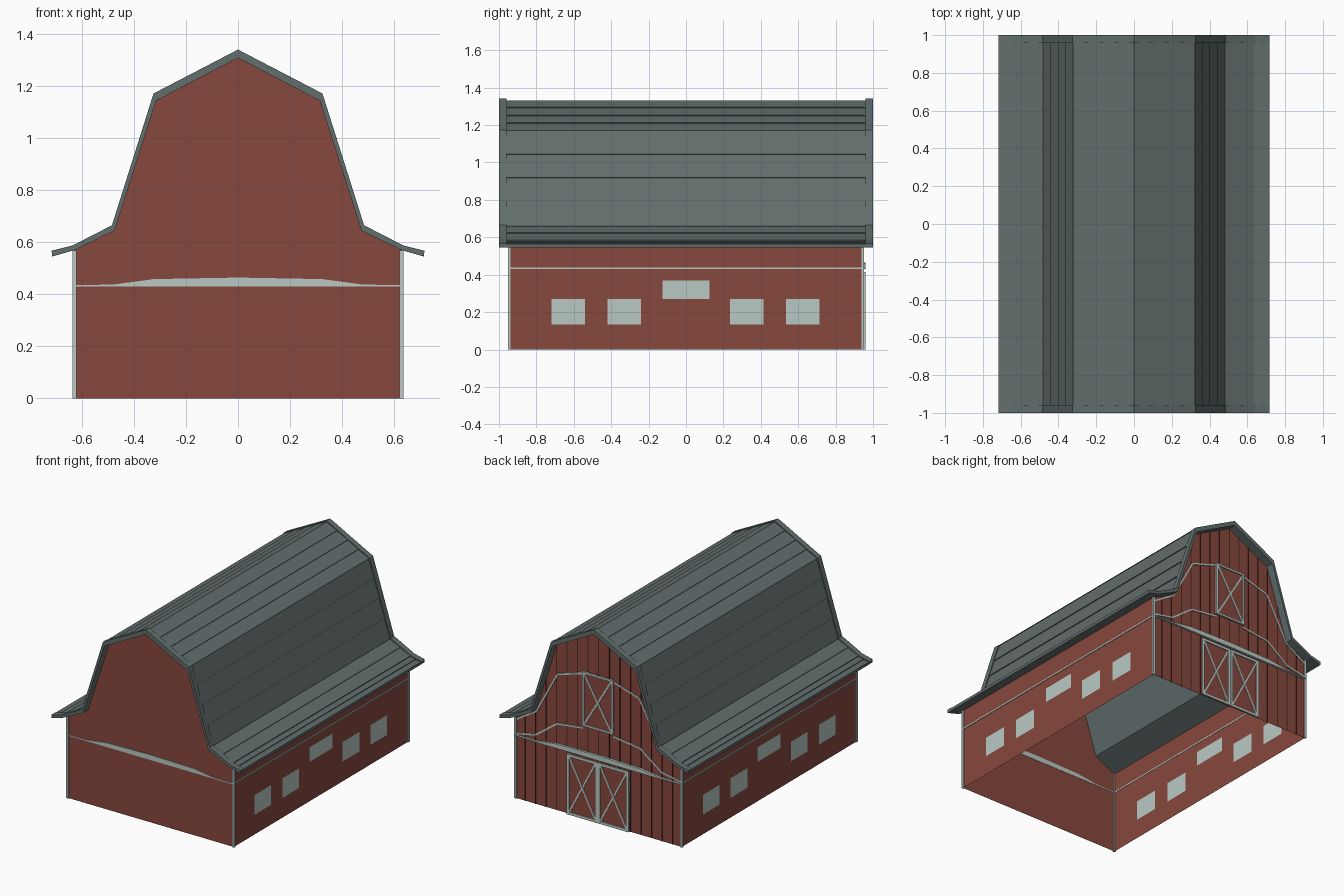
import bpy, bmesh
from mathutils import Vector

if "Cube" in bpy.data.objects:
    bpy.data.objects.remove(bpy.data.objects["Cube"])


def mat(name, c):
    m = bpy.data.materials.new(name)
    m.diffuse_color = (*c, 1)
    m.use_nodes = True
    m.node_tree.nodes["Principled BSDF"].inputs["Base Color"].default_value = m.diffuse_color
    return m


RED = mat("barn red", (0.242, 0.065, 0.048))
DARK = mat("dark red", (0.07, 0.022, 0.017))
ROOF = mat("slate grey", (0.122, 0.156, 0.153))
TRIM = mat("pale trim", (0.485, 0.584, 0.546))


def finish(name, bm, *mats):
    bm.normal_update()
    me = bpy.data.meshes.new(name)
    bm.to_mesh(me)
    bm.free()
    for m in mats:
        me.materials.append(m)
    ob = bpy.data.objects.new(name, me)
    bpy.context.collection.objects.link(ob)
    return ob


def add_prism(bm, pts, y0, y1):
    """Closed (x, z) outline extruded along y."""
    a = [bm.verts.new((x, y0, z)) for x, z in pts]
    b = [bm.verts.new((x, y1, z)) for x, z in pts]
    n = len(pts)
    faces = [bm.faces.new(a), bm.faces.new(b[::-1])]
    for i in range(n):
        j = (i + 1) % n
        faces.append(bm.faces.new((a[j], a[i], b[i], b[j])))
    bmesh.ops.recalc_face_normals(bm, faces=faces)


def prism(name, pts, y0, y1, m):
    bm = bmesh.new()
    add_prism(bm, pts, y0, y1)
    return finish(name, bm, m)


def rect(x0, x1, z0, z1):
    return [(x0, z0), (x1, z0), (x1, z1), (x0, z1)]


def strip(bm, p, q, w, y0, y1):
    """Flat bar of width w between two (x, z) points."""
    p, q = Vector(p), Vector(q)
    d = (q - p).normalized() * w / 2
    n = Vector((-d.y, d.x))
    add_prism(bm, [tuple(v) for v in (p - n, q - n, q + n, p + n)], y0, y1)


def mirrored(half):
    """Right half listed from the ridge outward -> full left to right line."""
    return [(-x, z) for x, z in half[::-1] if x > 1e-6] + list(half)


HX, HY = 0.63, 0.945
OUTER = [(0, 1.342), (0.325, 1.173), (0.485, 0.666), (0.637, 0.588), (0.717, 0.568)]
INNER = [(0, 1.31), (0.315, 1.145), (0.475, 0.645), (0.63, 0.57), (0.715, 0.546)]

# Roof field with lapped courses
half = [(0, 1.332)]
for (p, q), n in zip(zip(OUTER, OUTER[1:]), (4, 4, 2, 2)):
    p, q = Vector(p), Vector(q)
    d = (q - p).normalized()
    nrm = Vector((-d.y, d.x))
    for i in range(n):
        s, e = p.lerp(q, i / n) - nrm * 0.009, p.lerp(q, (i + 1) / n) - nrm * 0.003
        if s.x > 0.01:
            half.append(tuple(s))
        half.append(tuple(e))
prism("roof", mirrored(half) + mirrored(INNER)[::-1], -0.96, 0.96, ROOF)

# Raised roof end boards
for name, y in (("front", -1.0), ("back", 0.96)):
    prism(name + "_roof_edge", mirrored(OUTER) + mirrored(INNER)[::-1], y, y + 0.04, ROOF)

# Gable walls
gable = mirrored(INNER[:4])
for name, y, flip in (("front_wall", -HY, 1), ("back_wall", HY, -1)):
    bm = bmesh.new()
    pts = [(-HX, 0), (HX, 0)] + gable[::-1]
    bm.faces.new([bm.verts.new((x, y, z)) for x, z in pts][::flip])
    finish(name, bm, RED)

# Side walls with window faces picked out by position
LOW = [(-0.72, -0.54), (-0.42, -0.24), (0.235, 0.415), (0.535, 0.715)]
ys = sorted([-HY, HY, -0.125, 0.125] + [v for w in LOW for v in w])
zs = [0, 0.135, 0.27, 0.37, 0.572]
for name, s in (("right_wall", 1), ("left_wall", -1)):
    bm = bmesh.new()
    g = [[bm.verts.new((s * HX, y, z)) for z in zs] for y in ys]
    for i in range(len(ys) - 1):
        for j in range(len(zs) - 1):
            f = bm.faces.new([g[i][j], g[i + 1][j], g[i + 1][j + 1], g[i][j + 1]][::s])
            low = j == 1 and (ys[i], ys[i + 1]) in LOW
            high = j == 2 and ys[i] == -0.125
            f.material_index = int(low or high)
    finish(name, bm, RED, TRIM)

# Corner posts and side rails
bm = bmesh.new()
for s in (1, -1):
    for y in (-0.953, 0.939):
        add_prism(bm, rect(*sorted((s * 0.622, s * 0.637)), 0, 0.57), y, y + 0.014)
    add_prism(bm, rect(*sorted((s * 0.628, s * 0.635)), 0.43, 0.439), -0.94, 0.94)
finish("corner_posts_and_rails", bm, TRIM)

# Gable bands
band = mirrored([(0, 0.465), (0.325, 0.459), (0.48, 0.438), (0.625, 0.436)])
band = [(-0.625, 0.43), (0.625, 0.43)] + band[::-1]
prism("front_band", band, -0.95, -0.943, TRIM)
prism("back_band", band, 0.943, 0.96, TRIM)

# Curved trim lines on the back gable
bm = bmesh.new()
for line in ([(0.112, 0.995), (0.31, 0.935), (0.47, 0.64), (0.63, 0.54)],
             [(0.112, 0.62), (0.315, 0.595), (0.477, 0.475), (0.63, 0.445)]):
    for s in (1, -1):
        for p, q in zip(line, line[1:]):
            strip(bm, (s * p[0], p[1]), (s * q[0], q[1]), 0.011, HY - 0.001, 0.951)
finish("back_gable_trim", bm, TRIM)


# Board joints on the back wall
def roof_z(x):
    for (x0, z0), (x1, z1) in zip(INNER, INNER[1:]):
        if x0 <= x <= x1:
            return z0 + (z1 - z0) * (x - x0) / (x1 - x0)


bm = bmesh.new()
for k in range(-7, 8):
    x = k * 0.08
    add_prism(bm, rect(x - 0.003, x + 0.003, 0, roof_z(abs(x)) - 0.002), HY - 0.001, 0.948)
finish("back_board_joints", bm, DARK)


# Cross-braced doors on the back
def door(name, x0, x1, z0, z1, w=0.018):
    prism(name + "_panel", rect(x0, x1, z0, z1), HY, 0.953, RED)
    bm = bmesh.new()
    h = w / 2
    for z in (z0 + h, z1 - h):
        strip(bm, (x0, z), (x1, z), w, 0.95, 0.96)
    for x in (x0 + h, x1 - h):
        strip(bm, (x, z0), (x, z1), w, 0.95, 0.96)
    a, b, c, d = x0 + w, x1 - w, z0 + w, z1 - w
    strip(bm, (a, c), (b, d), 0.012, 0.95, 0.958)
    strip(bm, (a, d), (b, c), 0.012, 0.95, 0.957)
    finish(name + "_frame", bm, TRIM)


door("right_door", 0.001, 0.235, 0, 0.415)
door("left_door", -0.235, -0.001, 0, 0.415)
door("loft_door", -0.117, 0.117, 0.637, 1.01, 0.014)
